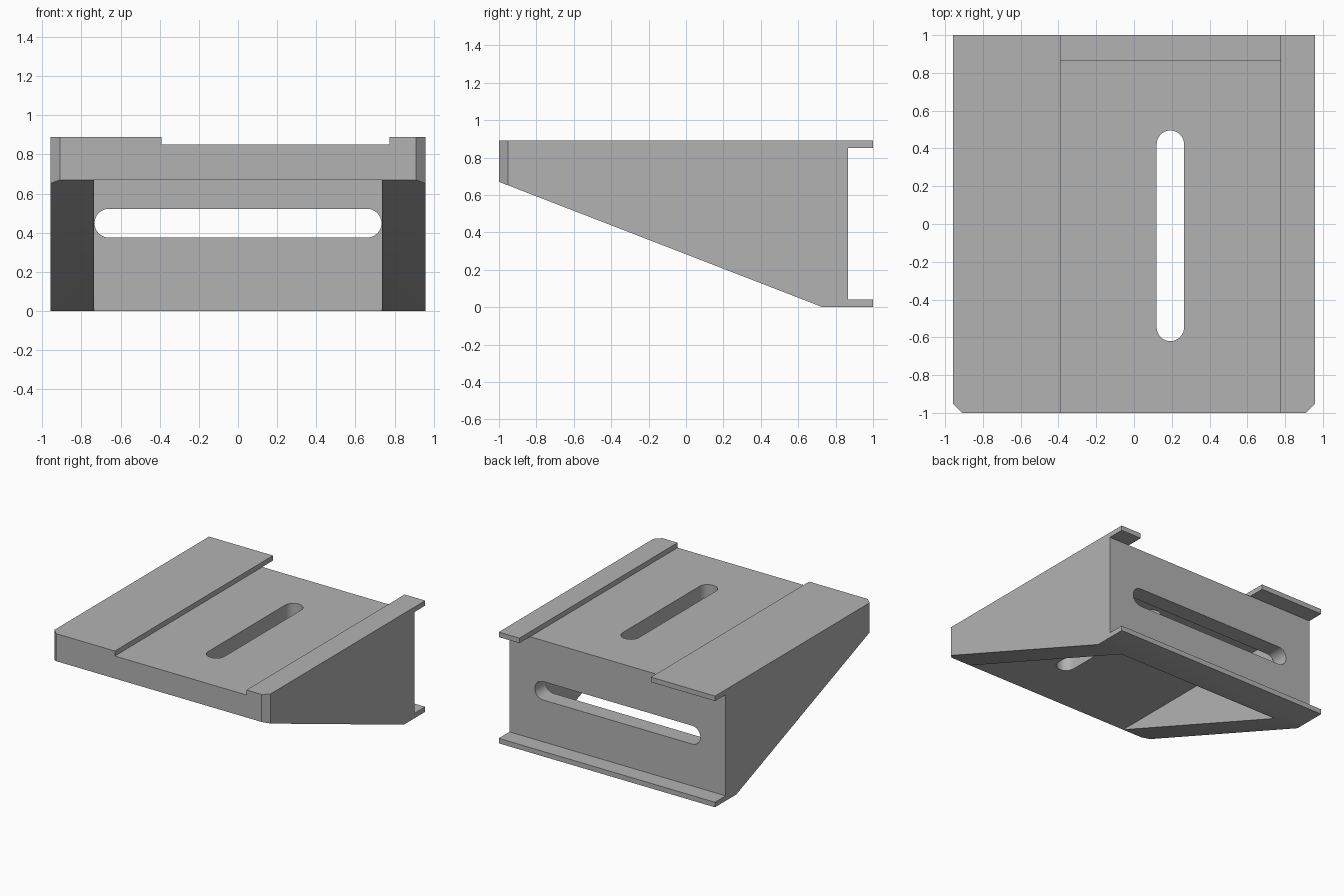
import bpy, bmesh, math
from mathutils import Vector

if "Cube" in bpy.data.objects:
    bpy.data.objects.remove(bpy.data.objects["Cube"], do_unlink=True)

grey = bpy.data.materials.new("plain grey")
grey.use_nodes = True
grey.diffuse_color = (0.45, 0.45, 0.45, 1)
grey.node_tree.nodes["Principled BSDF"].inputs["Base Color"].default_value = grey.diffuse_color

W, TOP = 0.957, 0.89        # half width, height
CAVITY_W, PLATE_Z = 0.735, 0.67
PLATE_Y = 0.73              # front of the back plate

# How a profile point (a, b) and a depth d map to space for each extrusion axis
AXES = {"x": lambda a, b, d: Vector((d, a, b)),
        "y": lambda a, b, d: Vector((a, d, b)),
        "z": lambda a, b, d: Vector((a, b, d))}


def prism(name, profile, axis, lo, hi):
    """Extrude a closed 2D profile along an axis."""
    bm = bmesh.new()
    place = AXES[axis]
    face = bm.faces.new([bm.verts.new(place(a, b, lo)) for a, b in profile])
    new = bmesh.ops.extrude_face_region(bm, geom=[face])["geom"]
    bmesh.ops.translate(bm, vec=place(0, 0, hi - lo),
                        verts=[v for v in new if isinstance(v, bmesh.types.BMVert)])
    bmesh.ops.recalc_face_normals(bm, faces=bm.faces)
    mesh = bpy.data.meshes.new(name)
    bm.to_mesh(mesh)
    bm.free()
    mesh.materials.append(grey)
    obj = bpy.data.objects.new(name, mesh)
    bpy.context.collection.objects.link(obj)
    return obj


def rect(a0, a1, b0, b1):
    return [(a0, b0), (a1, b0), (a1, b1), (a0, b1)]


def slot(a0, a1, b0, b1, steps=16):
    """Rounded slot outline, longest along the first coordinate."""
    r, mid = (b1 - b0) / 2, (b0 + b1) / 2
    points = []
    for centre, start in ((a1 - r, -math.pi / 2), (a0 + r, math.pi / 2)):
        for i in range(steps + 1):
            t = start + math.pi * i / steps
            points.append((centre + r * math.cos(t), mid + r * math.sin(t)))
    return points


# Wedge body with the back flanges, extruded across the width
side = [(-1, TOP), (-1, PLATE_Z), (PLATE_Y, 0), (1, 0), (1, 0.04),
        (0.865, 0.04), (0.865, 0.85), (1, 0.85), (1, TOP)]
body = prism("bracket_body", side, "x", -W, W)

# Plan outline with chamfered front corners
c = 0.047
plan = [(-W, -1 + c), (-W + c, -1), (W - c, -1), (W, -1 + c), (W, 1.1), (-W, 1.1)]
plan = [(a * 1.0, b) for a, b in plan]

# Cutters: corner outline, underside cavity, top channel, two slots
tools = [
    (prism("plan_outline", plan, "z", -0.2, 1.2), "INTERSECT"),
    (prism("underside_cavity", rect(-1.2, PLATE_Y, -0.2, PLATE_Z), "x",
           -CAVITY_W, CAVITY_W), "DIFFERENCE"),
    (prism("top_channel", rect(-0.39, 0.775, 0.85, 1.1), "y", -1.2, 1.2), "DIFFERENCE"),
    (prism("top_slot", [(-b, a) for a, b in slot(-0.62, 0.495, -0.265, -0.12)], "z",
           0.6, 1.0), "DIFFERENCE"),
    (prism("back_slot", slot(-0.733, 0.733, 0.375, 0.522), "y", 0.65, 0.95), "DIFFERENCE"),
]
for cutter, operation in tools:
    cutter.hide_render = True
    mod = body.modifiers.new(cutter.name, "BOOLEAN")
    mod.object, mod.operation, mod.solver = cutter, operation, "EXACT"

# Bake the cuts and drop the cutters
bpy.context.view_layer.update()
graph = bpy.context.evaluated_depsgraph_get()
mesh = bpy.data.meshes.new_from_object(body.evaluated_get(graph))
body.modifiers.clear()
body.data = mesh
for cutter, _ in tools:
    bpy.data.objects.remove(cutter, do_unlink=True)

# Smooth slot ends, sharp edges elsewhere
mesh.materials.clear()
mesh.materials.append(grey)
for p in mesh.polygons:
    p.material_index = 0
bpy.ops.object.select_all(action="DESELECT")
body.select_set(True)
bpy.context.view_layer.objects.active = body
bpy.ops.object.shade_smooth_by_angle(angle=math.radians(30))
